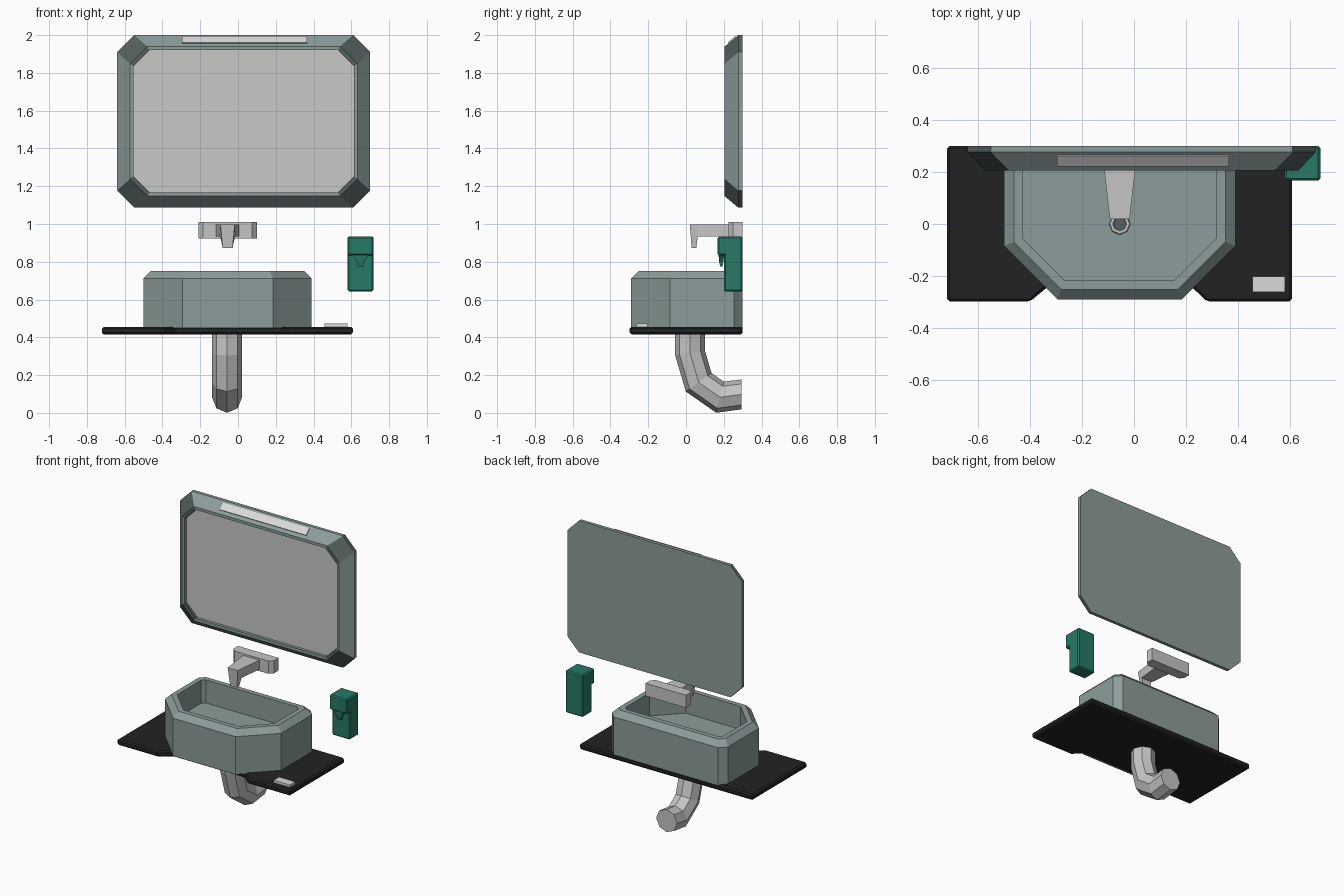
import bpy, bmesh, math
from mathutils import Vector

if "Cube" in bpy.data.objects:
    bpy.data.objects.remove(bpy.data.objects["Cube"])


def material(name, rgb):
    m = bpy.data.materials.new(name)
    m.diffuse_color = (*rgb, 1)
    m.use_nodes = True
    m.node_tree.nodes["Principled BSDF"].inputs["Base Color"].default_value = m.diffuse_color
    return m


SAGE = material("sage ceramic", (0.26, 0.335, 0.325))
DARK = material("dark sage", (0.085, 0.115, 0.112))
GLASS = material("mirror grey", (0.58, 0.58, 0.575))
STEEL = material("light steel", (0.56, 0.56, 0.56))
WHITE = material("pale white", (0.7, 0.7, 0.7))
BLACK = material("black stone", (0.016, 0.016, 0.016))
GREEN = material("deep green", (0.02, 0.19, 0.135))


def loft(name, rings, mats, rule=None, caps=(True, True), bevel=0):
    """Skin equal-length rings; rule(ring, side) gives the material index."""
    bm = bmesh.new()
    vs = [[bm.verts.new(p) for p in r] for r in rings]
    n = len(vs[0])
    for i in range(len(vs) - 1):
        for j in range(n):
            k = (j + 1) % n
            f = bm.faces.new((vs[i][j], vs[i][k], vs[i + 1][k], vs[i + 1][j]))
            if rule:
                f.material_index = rule(i, j)
    if caps[0]:
        bm.faces.new(vs[0][::-1])
    if caps[1]:
        f = bm.faces.new(vs[-1])
        if rule:
            f.material_index = rule(len(vs) - 1, 0)
    bmesh.ops.recalc_face_normals(bm, faces=bm.faces)
    me = bpy.data.meshes.new(name)
    bm.to_mesh(me)
    bm.free()
    ob = bpy.data.objects.new(name, me)
    bpy.context.collection.objects.link(ob)
    for m in mats:
        me.materials.append(m)
    if bevel:
        b = ob.modifiers.new("bevel", "BEVEL")
        b.width, b.segments = bevel, 1
    return ob


def box(name, x0, x1, y0, y1, z0, z1, mat, bevel=0):
    return loft(name, [[(x0, y0, z), (x1, y0, z), (x1, y1, z), (x0, y1, z)]
                       for z in (z0, z1)], [mat], bevel=bevel)


def octagon(x0, x1, y0, y1, c_front, c_back):
    """Rectangle with cut corners; even sides straight, odd sides corners."""
    a, b = c_front, c_back
    return [(x0 + a, y0), (x1 - a, y0), (x1, y0 + a), (x1, y1 - b),
            (x1 - b, y1), (x0 + b, y1), (x0, y1 - b), (x0, y0 + a)]


# mirror: cut-corner frame with dark corners and recessed glass
def frame_ring(dx, dz, c, y):
    return [(x, y, z) for x, z in
            octagon(-0.64 + dx, 0.70 - dx, 1.087 + dz, 2.0 - dz, c, c)]


loft("mirror_frame",
     [frame_ring(0, 0, 0.09, 0.30), frame_ring(0, 0, 0.09, 0.277),
      frame_ring(0.068, 0.06, 0.092, 0.205), frame_ring(0.086, 0.08, 0.086, 0.205),
      frame_ring(0.086, 0.08, 0.086, 0.225)],
     [SAGE, DARK, GLASS], rule=lambda i, j: 2 if i == 4 else j % 2)

# light strip lying on the sloped top of the frame
slope = [Vector((0, 0.265, 1.99)), Vector((0, 0.225, 1.957))]
out = Vector((0, -0.64, 0.77)) * 0.006
loft("light_strip",
     [[slope[a] + out * k + Vector((x, 0, 0))
       for x, a in ((-0.296, 0), (0.365, 0), (0.365, 1), (-0.296, 1))]
      for k in (-1, 1)], [WHITE])

# counter slab with a notch under the basin front
plan = [(-0.72, -0.298), (-0.40, -0.298), (-0.33, -0.24), (0.22, -0.24),
        (0.28, -0.298), (0.608, -0.298), (0.608, 0.30), (-0.72, 0.30)]
loft("counter", [[(x, y, z) for x, y in plan] for z in (0.415, 0.456)],
     [BLACK], bevel=0.01)


# basin: outer wall, sloped rim, inner wall and floor
def basin_ring(d, z):
    return [(x, y, z) for x, y in
            octagon(-0.50 + d, 0.39 - d, -0.29 + d, 0.30 - d,
                    0.205 - 0.586 * d, max(0.045 - 0.3 * d, 0.01))]


loft("basin", [basin_ring(0, 0.45), basin_ring(0, 0.712), basin_ring(0.038, 0.75),
               basin_ring(0.072, 0.75), basin_ring(0.072, 0.59)], [SAGE])


# drain: a low ring with a sunken dark centre
def circle(r, z, n=8):
    return [(-0.055 + r * math.cos(math.tau * i / n),
             r * math.sin(math.tau * i / n), z) for i in range(n)]


loft("drain", [circle(0.042, 0.588), circle(0.038, 0.598), circle(0.027, 0.598),
               circle(0.024, 0.592)], [STEEL, DARK],
     rule=lambda i, j: 1 if i == 3 else 0)

# tap: wall plate with cut front corners
plate = [(-0.21, 0.30), (-0.21, 0.25), (-0.185, 0.225), (0.075, 0.225),
         (0.10, 0.25), (0.10, 0.30)]
loft("tap_plate", [[(x, y, z) for x, y in plate] for z in (0.922, 1.01)], [STEEL])

# tap spout: tapering arm that turns down at the tip
sections = [(0.062, (0.23, 0.998), (0.23, 0.934)),
            (0.043, (0.06, 0.998), (0.062, 0.934)),
            (0.038, (0.02, 0.998), (0.062, 0.93)),
            (0.026, (0.03, 0.872), (0.054, 0.872))]
loft("tap_spout",
     [[(-0.055 - w, *a), (-0.055 + w, *a), (-0.055 + w, *b), (-0.055 - w, *b)]
      for w, a, b in sections], [STEEL])

# drain pipe: octagonal tube bending back to the wall
path = [Vector(p) for p in ((0.022, 0.43), (0.022, 0.315), (0.067, 0.162),
                            (0.18, 0.083), (0.295, 0.098))]
rings = []
for i, p in enumerate(path):
    d0 = (p - path[i - 1]).normalized() if i else Vector((0, -1))
    d1 = (path[i + 1] - p).normalized() if i < len(path) - 1 else Vector((1, 0))
    if i == len(path) - 1:
        d0 = d1
    t = (d0 + d1).normalized()
    nrm = Vector((-t.y, t.x)) / max(t.dot(d1), 0.8)
    ring = []
    for k in range(8):
        a = math.tau * k / 8
        q = p + nrm * 0.079 * math.sin(a)
        ring.append((-0.058 + 0.08 * math.cos(a), q.x, q.y))
    rings.append(ring)
loft("drain_pipe", rings, [STEEL])

# soap dispenser: body, overhanging head and nozzle
box("dispenser_body", 0.58, 0.717, 0.20, 0.30, 0.643, 0.85, GREEN, 0.008)
box("dispenser_head", 0.58, 0.717, 0.168, 0.30, 0.832, 0.935, GREEN, 0.008)
loft("dispenser_nozzle",
     [[(0.6485 + sx * w, 0.187 + sy * d, z)
       for sx, sy in ((-1, -1), (1, -1), (1, 1), (-1, 1))]
      for w, d, z in ((0.045, 0.015, 0.84), (0.018, 0.011, 0.80),
                      (0.016, 0.006, 0.775))], [GREEN])

# soap bar on the counter
box("soap_bar", 0.457, 0.581, -0.262, -0.203, 0.45, 0.473, WHITE)
